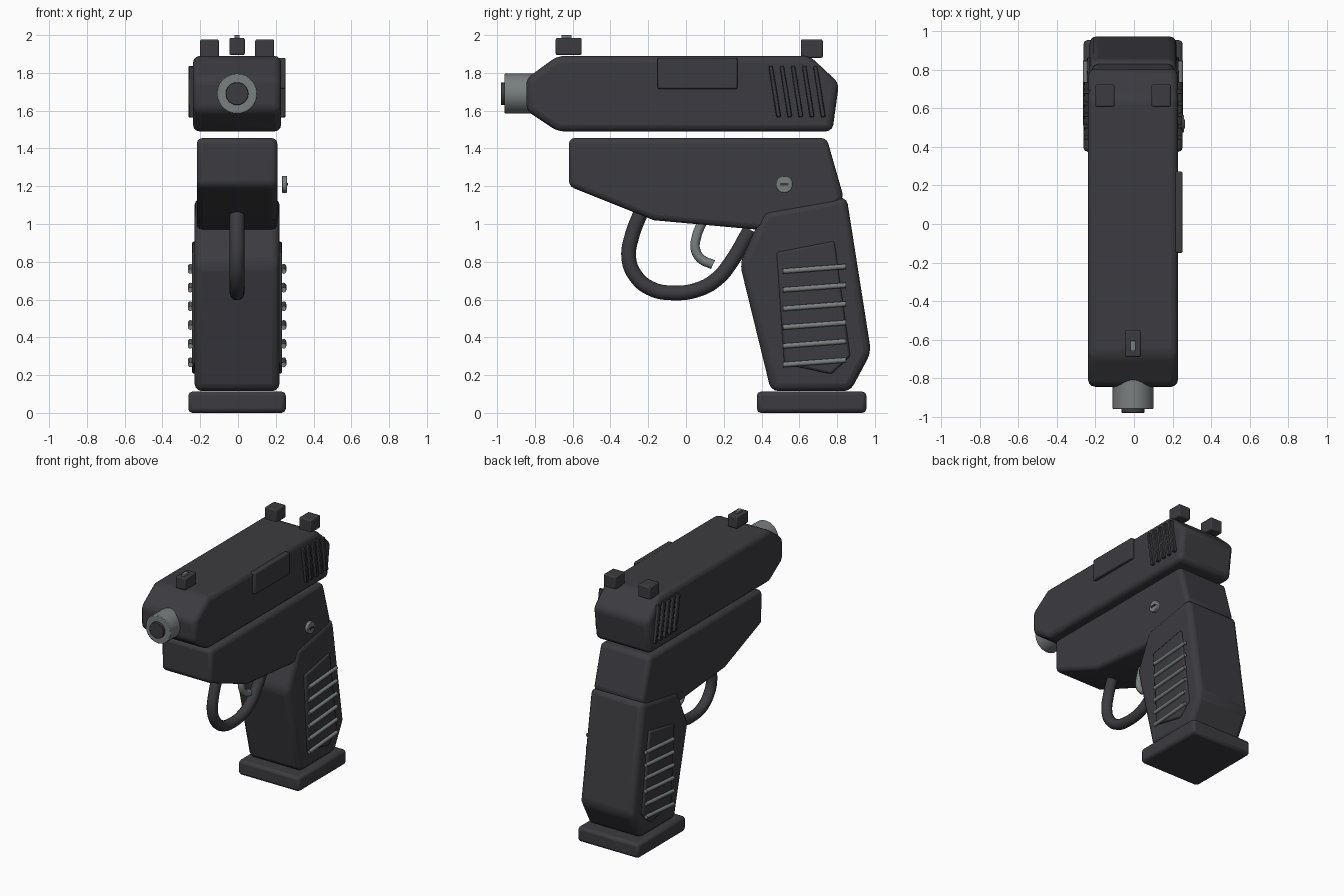
import bpy, bmesh, math
from mathutils import Vector

if "Cube" in bpy.data.objects:
    bpy.data.objects.remove(bpy.data.objects["Cube"])

CX = -0.005  # centre plane of the body


def material(name, rgb):
    m = bpy.data.materials.new(name)
    m.diffuse_color = (*rgb, 1)
    m.use_nodes = True
    m.node_tree.nodes["Principled BSDF"].inputs["Base Color"].default_value = m.diffuse_color
    return m


DARK = material("dark_gunmetal", (0.045, 0.043, 0.050))
STEEL = material("grey_steel", (0.19, 0.21, 0.21))


def finish(name, bm, mat, bevel=0.0, segments=3):
    bmesh.ops.recalc_face_normals(bm, faces=bm.faces)
    me = bpy.data.meshes.new(name)
    bm.to_mesh(me)
    bm.free()
    me.materials.append(mat)
    ob = bpy.data.objects.new(name, me)
    bpy.context.collection.objects.link(ob)
    if bevel:
        b = ob.modifiers.new("bevel", 'BEVEL')
        b.width, b.segments, b.limit_method = bevel, segments, 'ANGLE'
        b.angle_limit = math.radians(20)
    bpy.ops.object.select_all(action='DESELECT')
    ob.select_set(True)
    bpy.context.view_layer.objects.active = ob
    bpy.ops.object.shade_smooth_by_angle(angle=math.radians(35))
    return ob


def plate(name, pts, x0, x1, mat=DARK, bevel=0.0, segments=3):
    """Side profile of (y, z) points extruded from x0 to x1."""
    bm = bmesh.new()
    f = bm.faces.new([bm.verts.new((x0, y, z)) for y, z in pts])
    r = bmesh.ops.extrude_face_region(bm, geom=[f])
    verts = [v for v in r["geom"] if isinstance(v, bmesh.types.BMVert)]
    bmesh.ops.translate(bm, verts=verts, vec=(x1 - x0, 0, 0))
    return finish(name, bm, mat, bevel, segments)


def box(name, x, y, z, mat=DARK, bevel=0.0):
    pts = [(y[0], z[0]), (y[1], z[0]), (y[1], z[1]), (y[0], z[1])]
    return plate(name, pts, x[0], x[1], mat, bevel, 2)


def rod(name, a, b, r, mat, sides=32, bevel=0.0):
    """Cylinder from point a to point b."""
    a, b = Vector(a), Vector(b)
    bm = bmesh.new()
    bmesh.ops.create_cone(bm, cap_ends=True, segments=sides, radius1=r, radius2=r, depth=(b - a).length)
    bmesh.ops.rotate(bm, verts=bm.verts, matrix=Vector((0, 0, 1)).rotation_difference(b - a).to_matrix())
    bmesh.ops.translate(bm, verts=bm.verts, vec=(a + b) / 2)
    return finish(name, bm, mat, bevel, 2)


def tube(name, pts, r, mat):
    """Round tube along a smooth path of (y, z) points."""
    cu = bpy.data.curves.new(name, 'CURVE')
    cu.dimensions = '3D'
    cu.bevel_depth, cu.bevel_resolution, cu.resolution_u = r, 4, 6
    cu.use_fill_caps = True
    sp = cu.splines.new('BEZIER')
    sp.bezier_points.add(len(pts) - 1)
    for p, (y, z) in zip(sp.bezier_points, pts):
        p.co = (CX, y, z)
        p.handle_left_type = p.handle_right_type = 'AUTO'
    cu.materials.append(mat)
    ob = bpy.data.objects.new(name, cu)
    bpy.context.collection.objects.link(ob)


# Slide and frame
plate("slide", [(-0.68, 1.89), (-0.845, 1.77), (-0.845, 1.60), (-0.68, 1.49),
                (0.775, 1.49), (0.81, 1.745), (0.655, 1.89)],
      CX - 0.233, CX + 0.233, bevel=0.035)
plate("frame", [(-0.62, 1.455), (-0.62, 1.20), (-0.17, 1.02), (0.38, 0.97),
                (0.70, 0.97), (0.835, 1.14), (0.745, 1.455)],
      CX - 0.213, CX + 0.213, bevel=0.03)

# Grip and base
plate("grip", [(0.41, 1.07), (0.85, 1.145), (0.98, 0.32), (0.87, 0.115),
               (0.45, 0.115), (0.285, 0.79)],
      CX - 0.225, CX + 0.225, bevel=0.04)
box("grip_base", (CX - 0.258, CX + 0.258), (0.375, 0.955), (0, 0.113), bevel=0.022)

# Side details on both sides: panels, ribs, serrations
panel = [(0.48, 0.85), (0.785, 0.91), (0.87, 0.30), (0.77, 0.205), (0.52, 0.26)]
for side, s in (("left", -1), ("right", 1)):
    plate(f"grip_panel_{side}", panel, CX + s * 0.20, CX + s * 0.239, bevel=0.012, segments=2)
    x = CX + s * 0.247
    for i in range(6):
        z = 0.75 - i * 0.099
        rod(f"grip_rib_{side}_{i + 1}", (x, 0.513, z), (x, 0.847, z + 0.025), 0.0135, STEEL, 12)
    for i in range(5):
        y = 0.437 + i * 0.059
        plate(f"serration_{side}_{i + 1}",
              [(y, 1.835), (y + 0.022, 1.838), (y + 0.066, 1.568), (y + 0.042, 1.564)],
              CX + s * 0.22, CX + s * 0.257, bevel=0.004, segments=1)

# Port cover on the right of the slide
box("port_cover", (0.20, 0.252), (-0.15, 0.272), (1.715, 1.88), bevel=0.008)

# Muzzle
rod("muzzle", (CX, -0.96, 1.69), (CX, -0.80, 1.69), 0.106, STEEL, 48, 0.004)
rod("bore_plug", (CX, -0.98, 1.69), (CX, -0.95, 1.69), 0.06, DARK, 32, 0.003)

# Sights
box("front_sight", (CX - 0.041, CX + 0.041), (-0.69, -0.552), (1.895, 1.985), bevel=0.008)
box("front_sight_bead", (CX - 0.014, CX + 0.014), (-0.66, -0.605), (1.97, 2.0), STEEL, 0.003)
for side, s in (("left", -1), ("right", 1)):
    c = CX + s * 0.146
    box(f"rear_sight_{side}", (c - 0.05, c + 0.05), (0.608, 0.724), (1.88, 1.977), bevel=0.008)

# Guard loop and trigger
tube("trigger_guard", [(-0.235, 1.07), (-0.285, 0.94), (-0.303, 0.82), (-0.27, 0.73), (-0.19, 0.66),
                       (-0.07, 0.635), (0.07, 0.655), (0.165, 0.71), (0.24, 0.80), (0.34, 0.97)],
     0.039, DARK)
tube("trigger", [(0.09, 1.02), (0.055, 0.93), (0.05, 0.865), (0.08, 0.815), (0.143, 0.785)], 0.025, STEEL)

# Slotted pin on the right of the frame
rod("side_pin", (0.232, 0.52, 1.21), (0.259, 0.52, 1.21), 0.045, STEEL, 32, 0.004)
box("pin_slot", (0.25, 0.265), (0.497, 0.543), (1.204, 1.216), DARK)
